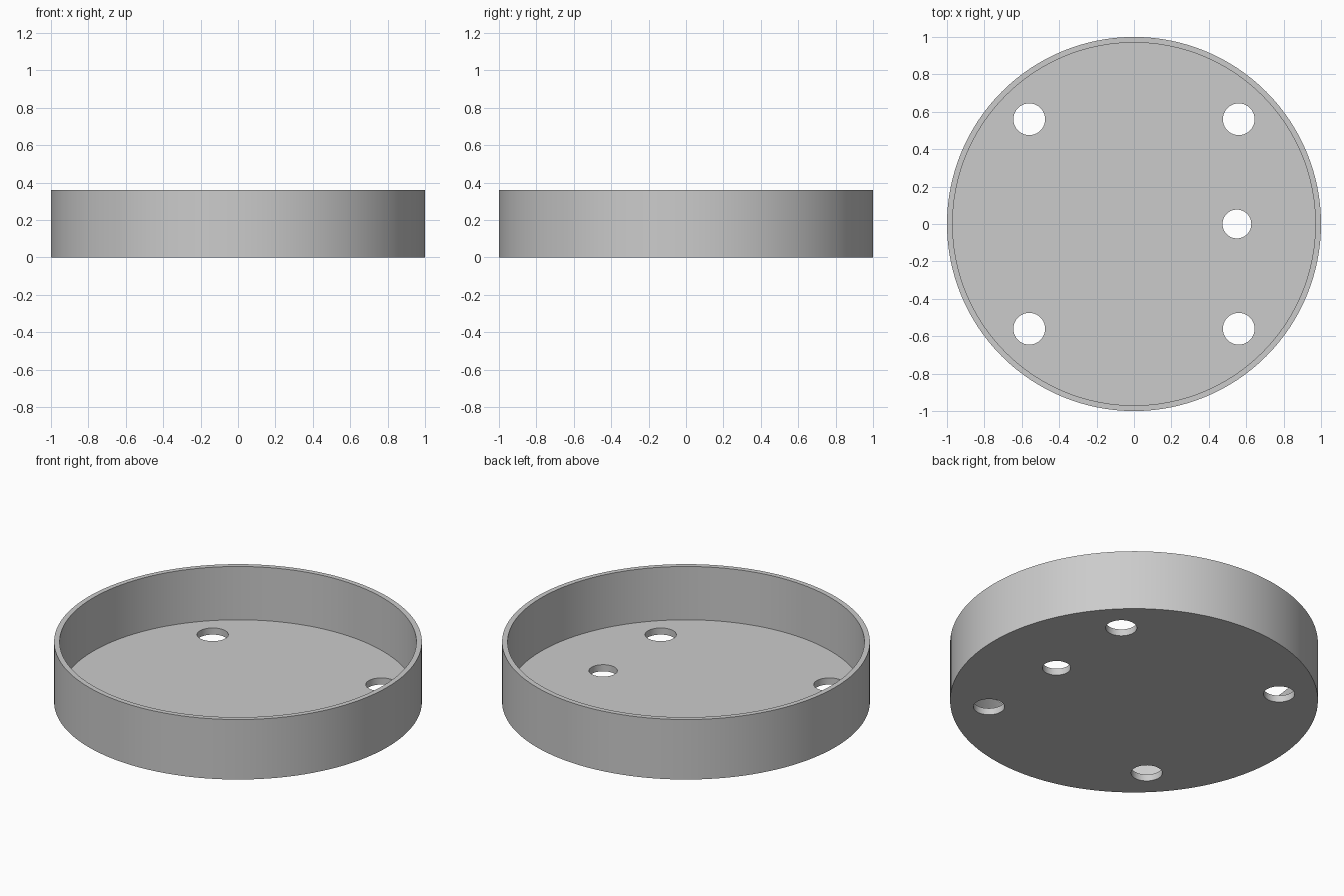
import bpy, bmesh, math
from mathutils import Matrix, Vector

if "Cube" in bpy.data.objects:
    bpy.data.objects.remove(bpy.data.objects["Cube"])

HEIGHT, FLOOR = 0.36, 0.04
OUTER, INNER = 1.0, 0.97
SEGMENTS = 128


def add_cylinder(bm, radius, z0, z1, x=0.0, y=0.0, segments=SEGMENTS):
    bmesh.ops.create_cone(
        bm, cap_ends=True, segments=segments, radius1=radius, radius2=radius,
        depth=z1 - z0, matrix=Matrix.Translation((x, y, (z0 + z1) / 2)))


def make_object(name, bm):
    mesh = bpy.data.meshes.new(name)
    bm.to_mesh(mesh)
    bm.free()
    obj = bpy.data.objects.new(name, mesh)
    bpy.context.collection.objects.link(obj)
    return obj


grey = bpy.data.materials.new("light_grey")
grey.diffuse_color = (0.6, 0.6, 0.6, 1)
grey.use_nodes = True
grey.node_tree.nodes["Principled BSDF"].inputs["Base Color"].default_value = grey.diffuse_color

# Round tray: solid disc with its top inset to a thin rim and pushed down
bm = bmesh.new()
add_cylinder(bm, OUTER, 0, HEIGHT)
top = max(bm.faces, key=lambda f: f.calc_center_median().z)
rim = bmesh.ops.extrude_face_region(bm, geom=[top])
bmesh.ops.delete(bm, geom=[top], context='FACES_ONLY')
inner = [v for v in rim["geom"] if isinstance(v, bmesh.types.BMVert)]
bmesh.ops.scale(bm, vec=(INNER / OUTER, INNER / OUTER, 1), verts=inner)
floor = [f for f in rim["geom"] if isinstance(f, bmesh.types.BMFace)]
well = bmesh.ops.extrude_face_region(bm, geom=floor)
bmesh.ops.delete(bm, geom=floor, context='FACES_ONLY')
lowered = [v for v in well["geom"] if isinstance(v, bmesh.types.BMVert)]
bmesh.ops.translate(bm, vec=Vector((0, 0, FLOOR - HEIGHT)), verts=lowered)
bmesh.ops.recalc_face_normals(bm, faces=bm.faces[:])
tray = make_object("tray", bm)
tray.data.materials.append(grey)

# Hole cutters: four mounting holes and one smaller cable hole
bm = bmesh.new()
for sx in (-1, 1):
    for sy in (-1, 1):
        add_cylinder(bm, 0.085, -0.1, 0.15, sx * 0.56, sy * 0.56, 48)
add_cylinder(bm, 0.077, -0.1, 0.15, 0.55, 0, 48)
cutter = make_object("hole_cutter", bm)
cutter.data.materials.append(grey)
cutter.hide_render = True

cut = tray.modifiers.new("holes", 'BOOLEAN')
cut.operation = 'DIFFERENCE'
cut.solver = 'EXACT'
cut.object = cutter

bpy.context.view_layer.objects.active = tray
tray.select_set(True)
bpy.ops.object.modifier_apply(modifier=cut.name)
bpy.data.objects.remove(cutter)

# Smooth round walls with crisp edges
bpy.ops.object.shade_smooth_by_angle(angle=math.radians(30))
